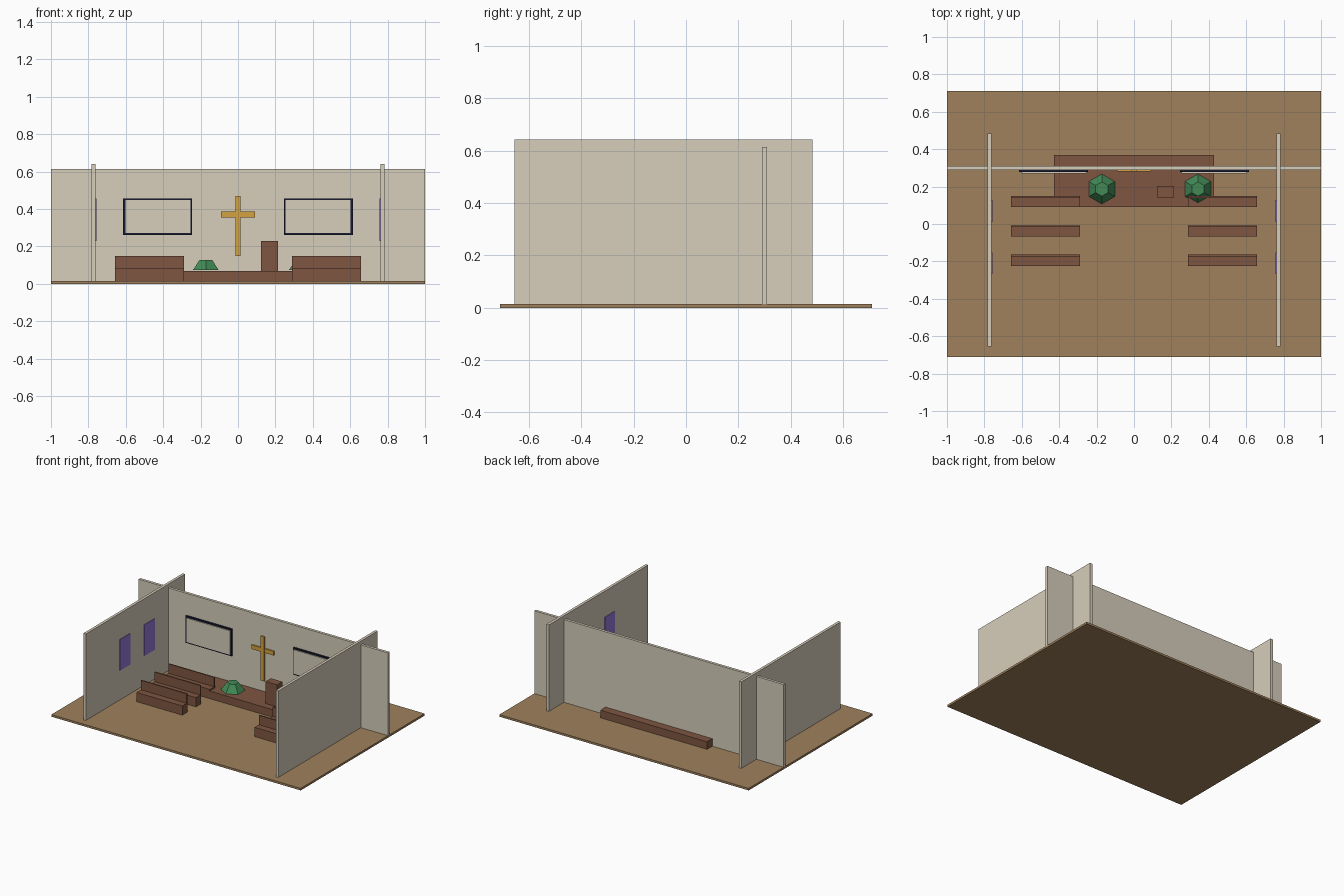
import bpy
from mathutils import Vector

cube = bpy.data.objects.get("Cube")
if cube:
    bpy.data.objects.remove(cube, do_unlink=True)


def material(name, r, g, b):
    m = bpy.data.materials.new(name)
    m.use_nodes = True
    m.diffuse_color = (r, g, b, 1)
    m.node_tree.nodes["Principled BSDF"].inputs["Base Color"].default_value = (r, g, b, 1)
    return m


CREAM = material("cream_plaster", 0.68, 0.62, 0.50)
TAN = material("tan_floor", 0.35, 0.22, 0.11)
WOOD = material("brown_wood", 0.21, 0.093, 0.053)
GOLD = material("gold", 0.66, 0.36, 0.05)
NAVY = material("dark_navy", 0.01, 0.011, 0.03)
PURPLE = material("purple_glass", 0.30, 0.19, 0.68)
GREEN = material("leaf_green", 0.056, 0.255, 0.095)


def box(name, x, y, z, mat):
    """Box from (min, max) pairs on each axis."""
    lo, hi = Vector((x[0], y[0], z[0])), Vector((x[1], y[1], z[1]))
    bpy.ops.mesh.primitive_cube_add(size=1, location=(lo + hi) / 2)
    ob = bpy.context.object
    ob.name = name
    for v in ob.data.vertices:
        v.co *= hi - lo
    ob.data.materials.append(mat)
    return ob


def span(side, a, b):
    """Mirror an x range to the given side."""
    return tuple(sorted((side * a, side * b)))


FLOOR = 0.015
STAGE = 0.07

# Floor, back wall and stage
box("floor", (-1, 1), (-0.71, 0.71), (0, FLOOR), TAN)
box("back_wall", (-1, 1), (0.29, 0.31), (FLOOR, 0.615), CREAM)
box("stage", (-0.428, 0.428), (0.09, 0.37), (FLOOR, STAGE), WOOD)

for side, label in ((1, "left"), (-1, "right")):
    # Side wall with two windows on the inner face
    box(label + "_wall", span(side, 0.762, 0.782), (-0.655, 0.483), (FLOOR, 0.642), CREAM)
    for i, y in enumerate((-0.21, 0.07)):
        box(f"{label}_window_{i + 1}", span(side, 0.757, 0.763),
            (y - 0.058, y + 0.058), (0.23, 0.455), PURPLE)

    # Wall screen: dark case with a pale panel
    box(label + "_screen_case", span(side, 0.246, 0.615), (0.277, 0.291), (0.262, 0.457), NAVY)
    box(label + "_screen_panel", span(side, 0.254, 0.601), (0.27, 0.277), (0.273, 0.447), CREAM)

    # Three rows of benches
    for i in range(3):
        y = 0.09 - i * 0.157
        x = span(side, 0.29, 0.657)
        box(f"{label}_bench_seat_{i + 1}", x, (y, y + 0.06), (FLOOR, 0.082), WOOD)
        box(f"{label}_bench_back_{i + 1}", x, (y + 0.05, y + 0.06), (0.082, 0.15), WOOD)

# Cross on the back wall
box("cross_upright", (-0.014, 0.014), (0.28, 0.291), (0.148, 0.47), GOLD)
box("cross_arm", (-0.09, 0.09), (0.281, 0.291), (0.356, 0.386), GOLD)

# Pulpit
box("pulpit", (0.122, 0.215), (0.142, 0.202), (STAGE, 0.23), WOOD)

# Six-sided plants
for i, x in enumerate((-0.172, 0.342)):
    bpy.ops.mesh.primitive_cone_add(vertices=6, radius1=0.08, radius2=0.038,
                                    depth=0.055, location=(x, 0.187, 0.101))
    plant = bpy.context.object
    plant.name = f"plant_{i + 1}"
    plant.data.materials.append(GREEN)
